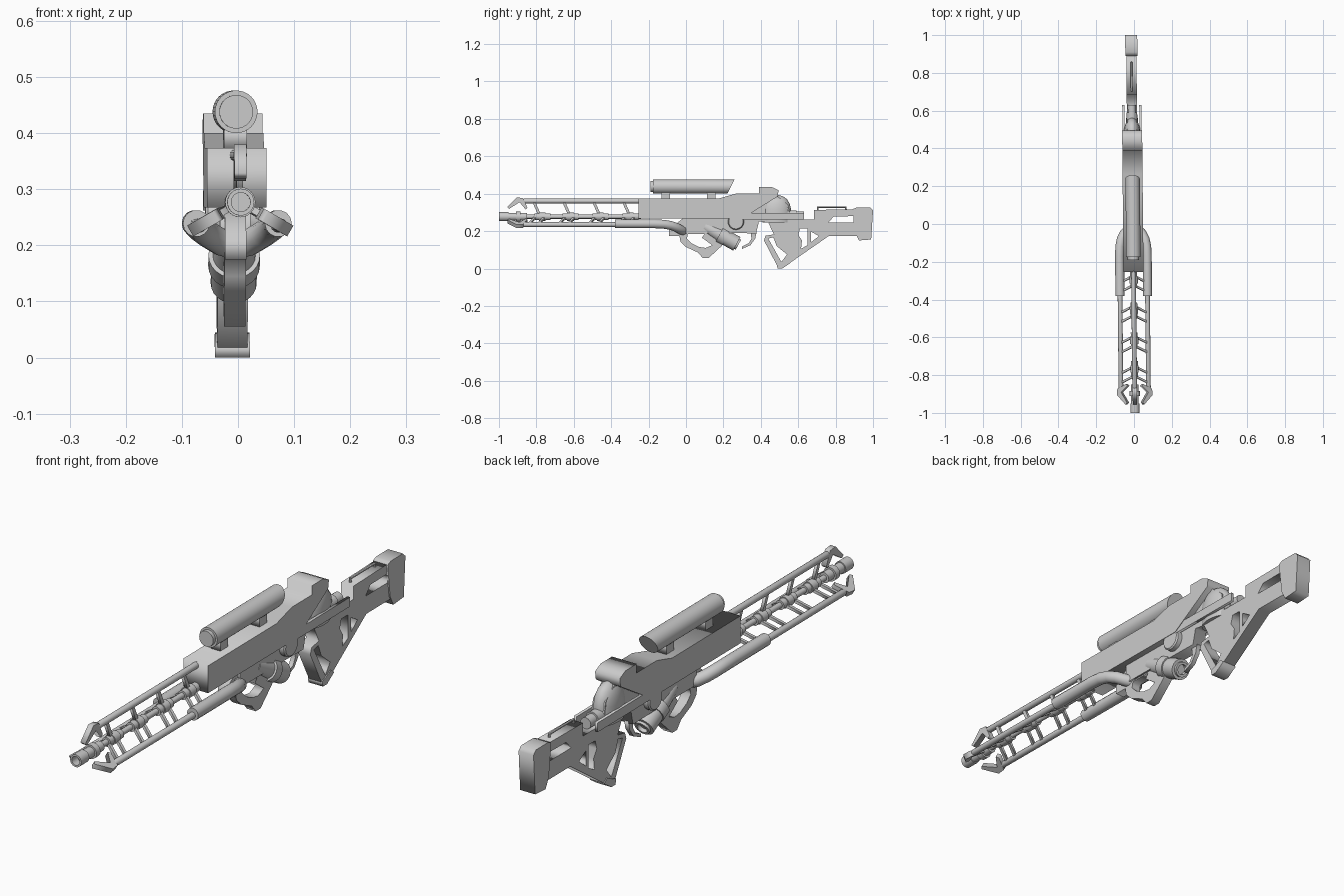
import bpy, bmesh, math
from mathutils import Vector, Matrix


def finish(ob, smooth=False):
    bpy.ops.object.select_all(action='DESELECT')
    ob.select_set(True)
    bpy.context.view_layer.objects.active = ob
    if ob.type == 'CURVE':
        bpy.ops.object.convert(target='MESH')
    ob = bpy.context.view_layer.objects.active
    if smooth:
        bpy.ops.object.shade_smooth_by_angle(angle=math.radians(35))
    return ob


def spline(cu, pts, cyclic):
    s = cu.splines.new('POLY')
    s.points.add(len(pts) - 1)
    for p, c in zip(s.points, pts):
        p.co = (*c, *([0] * (3 - len(c))), 1)
    s.use_cyclic_u = cyclic


# side profile (y, z), optionally with holes, extruded along x
def prism(name, outline, half, holes=(), x=0.0):
    cu = bpy.data.curves.new(name, 'CURVE')
    cu.dimensions = '2D'
    cu.fill_mode = 'BOTH'
    cu.extrude = half
    for pts in (outline, *holes):
        spline(cu, pts, True)
    ob = bpy.data.objects.new(name, cu)
    bpy.context.collection.objects.link(ob)
    ob = finish(ob)
    ob.data.transform(Matrix(((0, 0, 1, x), (1, 0, 0, 0), (0, 1, 0, 0), (0, 0, 0, 1))))
    return ob


# round part turned around an axis from (distance, radius) steps
def lathe(name, origin, axis, steps, n=24):
    bm = bmesh.new()
    rot = Vector(axis).to_track_quat('Z', 'Y')
    rings = [[bm.verts.new(Vector(origin) + rot @ Vector((r * math.cos(2 * math.pi * i / n),
              r * math.sin(2 * math.pi * i / n), t))) for i in range(n)] for t, r in steps]
    for a, b in zip(rings, rings[1:]):
        for i in range(n):
            j = (i + 1) % n
            bm.faces.new((a[i], a[j], b[j], b[i]))
    bm.faces.new(rings[0][::-1])
    bm.faces.new(rings[-1])
    me = bpy.data.meshes.new(name)
    bm.to_mesh(me)
    bm.free()
    ob = bpy.data.objects.new(name, me)
    bpy.context.collection.objects.link(ob)
    return finish(ob, True)


# round bar along a path
def pipe(name, pts, r, res=4):
    cu = bpy.data.curves.new(name, 'CURVE')
    cu.dimensions = '3D'
    cu.bevel_depth = r
    cu.bevel_resolution = res
    cu.use_fill_caps = True
    spline(cu, pts, False)
    ob = bpy.data.objects.new(name, cu)
    bpy.context.collection.objects.link(ob)
    return finish(ob, True)


# receiver and side bars
prism("receiver", [(-.255, .267), (-.255, .373), (.17, .373), (.265, .40), (.39, .40), (.39, .435),
                   (.46, .435), (.495, .418), (.49, .385), (.30, .267)], .053)
for s, side in ((-1, "left"), (1, "right")):
    prism(side + "_side_bar", [(.29, .262), (.35, .298), (.63, .298), (.63, .262)], .006, x=s * .045)
    lathe(side + "_pivot_disc", (s * .02, .267, .25), (s, 0, 0), [(0, .043), (.026, .043), (.031, .038)])
dome = lathe("rear_dome", (0, .485, .245), (0, 0, 1),
             [(0, .075), (.07, .077), (.10, .07), (.125, .055), (.14, .035), (.148, .01)])
dome.data.transform(Matrix.Diagonal((.56, 1, 1, 1)))
lathe("stock_tube", (0, .53, .283), (0, 1, 0), [(0, .028), (.06, .028), (.06, .022), (.1, .022)])

# lower frame with hand guard and skeleton stock
prism("frame_and_stock",
      [(-.02, .27), (.30, .27), (.49, .385), (.545, .34), (.56, .262), (.685, .262), (.685, .313),
       (.90, .317), (.92, .175), (.765, .175), (.52, .005), (.49, .01), (.417, .15), (.425, .175),
       (.47, .183), (.44, .245), (.39, .252), (.375, .188), (.20, .19), (-.02, .19)], .027,
      [[(.44, .16), (.467, .167), (.485, .12), (.54, .075), (.51, .035)],
       [(.61, .215), (.65, .215), (.65, .125), (.615, .105), (.62, .15), (.60, .18)],
       [(.668, .198), (.71, .173), (.668, .14)],
       [(.76, .245), (.79, .278), (.895, .28), (.895, .245)]])
prism("butt_pad", [(.89, .317), (.91, .325), (.985, .325), (1, .31), (.99, .155), (.925, .15),
                   (.905, .19)], .032)
prism("guard_foot", [(.485, .022), (.49, 0), (.515, 0), (.56, .03), (.54, .045), (.51, .03)], .031)
pipe("cheek_rail", [(0, .705, .31), (0, .705, .328), (0, .855, .328), (0, .855, .31)], .005, 2)

# foregrip, trigger and canister
prism("foregrip", [(-.09, .21), (-.02, .265), (.24, .265), (.24, .19), (.19, .12), (.12, .055),
                   (.09, .055), (.065, .085), (0, .115), (-.03, .145), (-.035, .175), (-.09, .175)], .019,
      [[(.01, .185), (.10, .185), (.085, .165), (.14, .125), (.105, .11), (.07, .115), (.03, .135), (.005, .16)]])
prism("trigger", [(.345, .195), (.378, .195), (.37, .16), (.345, .125), (.30, .105), (.30, .118),
                  (.335, .135), (.35, .16)], .009)
lathe("canister", (0, .10, .225), (0, .87, -.47),
      [(0, .03), (.09, .038), (.09, .046), (.13, .046), (.13, .041), (.195, .041), (.195, .03),
       (.205, .03), (.205, .02), (.19, .02)])

# scope with slanted eyepiece
scope = lathe("scope", (0, -.19, .438), (0, 1, 0),
              [(0, .024), (0, .03), (.014, .03), (.014, .038), (.43, .038)], 32)
for v in scope.data.vertices:
    if v.co.y > .2:
        v.co.y += (v.co.z - .438) * .5
for y in (-.108, .135):
    prism("scope_mount", [(y - .023, .37), (y - .023, .415), (y + .023, .415), (y + .023, .37)], .02)

# barrel with repeated coil sleeves and hollow muzzle
steps = [(.035, .017), (0, .017), (0, .024), (.05, .024), (.05, .02), (.09, .02), (.09, .027),
         (.115, .027), (.115, .02), (.15, .02), (.15, .011)]
for t in (.19, .34, .50, .66):
    steps += [(t, .011), (t, .018), (t + .025, .018), (t + .025, .022), (t + .06, .022),
              (t + .06, .018), (t + .085, .018), (t + .085, .011)]
lathe("barrel", (0, -1, .277), (0, 1, 0), steps + [(.76, .011)])

# three rails around the barrel, each with struts and a front claw
for k, name in enumerate(("top", "left", "right")):
    a = math.radians(120 * k)
    turn = Matrix.Translation((0, 0, .277)) @ Matrix.Rotation(a, 4, 'Y')
    end = -.25 if k == 0 else -.36
    parts = [lathe(name + "_rail", (0, -.875, .084), (0, 1, 0),
                   [(0, .009), (.01, .0125), (.875 + end, .0125)], 16)]
    parts.append(prism(name + "_claw", [(-.955, .052), (-.905, .103), (-.872, .10), (-.865, .085),
                                        (-.848, .048), (-.857, .038), (-.89, .078), (-.945, .042)], .011))
    for y in (-.80, -.64, -.48, -.32):
        for d in ((0,) if k == 0 else (-.025, .025)):
            w = .008 if k == 0 else .006
            parts.append(prism(name + "_strut", [(y + d - w - .014, .08), (y + d + w - .014, .08),
                                                 (y + d + w + .016, .012), (y + d - w + .016, .012)], .006))
    for p in parts:
        p.data.transform(turn)

# thick sleeves that curve back into the frame
for s, side in ((-1, "left"), (1, "right")):
    path = [(.073, -.38, .239), (.073, -.17, .239), (.071, -.12, .237), (.063, -.08, .23),
            (.048, -.05, .219), (.025, -.025, .205), (.0, -.01, .2)]
    pipe(side + "_sleeve", [(s * x, y, z) for x, y, z in path], .024, 5)

# the whole model sits very slightly turned off the centre line
lean = Matrix(((1, -.01, 0, -.005), (0, 1, 0, 0), (0, 0, 1, 0), (0, 0, 0, 1)))
for ob in bpy.context.scene.objects:
    ob.data.transform(lean)
